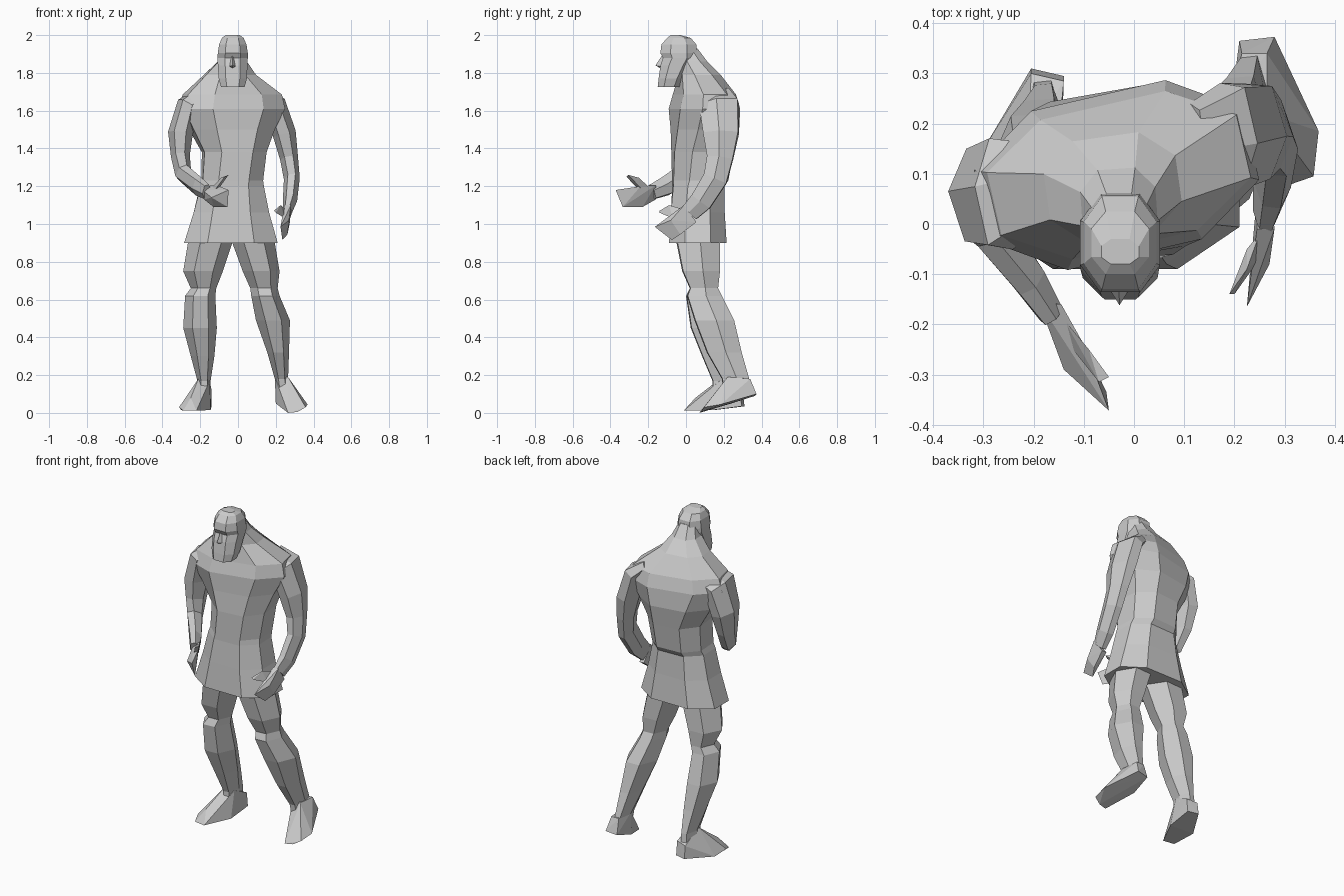
import bpy, bmesh
from math import radians
from mathutils import Vector, Matrix

OCT = [(1, -.45), (1, .45), (.5, 1), (-.5, 1), (-1, .45), (-1, -.45), (-.5, -1), (.5, -1)]
HEX = [(1, .1), (.45, 1), (-.5, .95), (-1, -.1), (-.45, -1), (.5, -.95)]


def finish(name, bm):
    bmesh.ops.recalc_face_normals(bm, faces=bm.faces)
    mesh = bpy.data.meshes.new(name)
    bm.to_mesh(mesh)
    bm.free()
    obj = bpy.data.objects.new(name, mesh)
    bpy.context.collection.objects.link(obj)


def skin(name, rings):
    """Bridge a list of point rings and cap both ends."""
    bm = bmesh.new()
    loops = [[bm.verts.new(p) for p in ring] for ring in rings]
    n = len(loops[0])
    for a, b in zip(loops, loops[1:]):
        for i in range(n):
            j = (i + 1) % n
            bm.faces.new((a[i], a[j], b[j], b[i]))
    bm.faces.new(loops[0])
    bm.faces.new(loops[-1])
    finish(name, bm)


def stack(name, profile, levels):
    """Horizontal sections: z, x min, x max, y min, y max, yaw in degrees."""
    rings = []
    for z, x0, x1, y0, y1, yaw in levels:
        c = Vector(((x0 + x1) / 2, (y0 + y1) / 2, z))
        rot = Matrix.Rotation(radians(yaw), 3, 'Z')
        rings.append([c + rot @ Vector((u * (x1 - x0) / 2, v * (y1 - y0) / 2, 0)) for u, v in profile])
    skin(name, rings)


def tube(name, path):
    """Six-sided limb along a path: x, y, z, half width, half depth."""
    pts = [Vector(p[:3]) for p in path]
    rings = []
    for i, p in enumerate(path):
        t = (pts[min(i + 1, len(pts) - 1)] - pts[max(i - 1, 0)]).normalized()
        u = (Vector((1, 0, 0)) - t * t.x).normalized()
        v = t.cross(u)
        rings.append([pts[i] + u * a * p[3] + v * b * p[4] for a, b in HEX])
    skin(name, rings)


def hull(name, points):
    bm = bmesh.new()
    for p in points:
        bm.verts.new(p)
    bmesh.ops.convex_hull(bm, input=bm.verts)
    loose = [v for v in bm.verts if not v.link_faces]
    bmesh.ops.delete(bm, geom=loose, context='VERTS')
    finish(name, bm)


# Torso with flared tunic, narrow waist, twisted shoulders and sloping neck
stack("torso", OCT, [
    (.90, -.285, .21, -.09, .215, 0),
    (1.06, -.235, .165, -.08, .205, 0),
    (1.20, -.2, .135, -.07, .2, 2),
    (1.23, -.19, .13, -.07, .22, 3),
    (1.38, -.185, .145, -.07, .245, 6),
    (1.50, -.25, .185, -.065, .265, 10),
    (1.61, -.31, .24, -.065, .26, 13),
    (1.685, -.285, .225, -.045, .24, 13),
    (1.79, -.175, .09, -.03, .175, 8),
    (1.86, -.105, .045, -.04, .11, 4),
    (1.93, -.08, .02, -.06, .06, 0)])

# Head: beard, cheeks, eye hollow, brow, crown
stack("head", OCT, [
    (1.725, -.09, .035, -.15, -.03, 0),
    (1.77, -.102, .047, -.145, -.01, 0),
    (1.84, -.107, .05, -.135, .03, 0),
    (1.88, -.108, .052, -.122, .055, 0),
    (1.905, -.107, .052, -.136, .06, 0),
    (1.95, -.1, .045, -.13, .055, 0),
    (1.985, -.085, .03, -.1, .025, 0),
    (2.0, -.065, .01, -.08, -.03, 0)])
hull("nose", [(-.03, -.125, 1.895), (-.055, -.12, 1.83), (-.003, -.12, 1.83),
              (-.029, -.162, 1.84), (-.029, -.12, 1.815)])

# Legs
stack("left_leg", HEX, [
    (.98, -.2, -.05, -.04, .14, 0),
    (.90, -.265, -.03, -.05, .17, 0),
    (.75, -.29, -.08, -.02, .175, 0),
    (.66, -.25, -.115, .02, .17, 0),
    (.62, -.28, -.12, 0, .175, 0),
    (.45, -.29, -.112, .025, .22, 0),
    (.30, -.25, -.125, .085, .25, 0),
    (.17, -.215, -.145, .14, .28, 0),
    (.08, -.22, -.145, .14, .29, 0)])
stack("right_leg", HEX, [
    (.98, -.01, .13, -.04, .14, 0),
    (.90, -.03, .195, -.05, .18, 0),
    (.75, .025, .22, -.02, .18, 0),
    (.66, .065, .21, .02, .17, 0),
    (.62, .07, .22, .005, .19, 0),
    (.49, .095, .275, .045, .255, 0),
    (.32, .155, .27, .11, .295, 0),
    (.18, .195, .265, .19, .335, 0),
    (.10, .205, .275, .2, .36, 0)])

# Feet
hull("left_foot", [
    (-.205, .31, .035), (-.14, .295, .035), (-.205, .3, .11), (-.14, .285, .12),
    (-.21, .18, .18), (-.15, .18, .17), (-.3, .15, .015), (-.312, .06, .03),
    (-.29, 0, .012), (-.22, -.012, .012), (-.145, .14, .015), (-.25, .05, .08)])
hull("right_foot", [
    (.21, .365, .09), (.28, .373, .1), (.215, .34, .18), (.265, .34, .18),
    (.195, .25, .19), (.265, .22, .19), (.265, .07, 0), (.315, .08, .005),
    (.358, .095, .03), (.368, .185, .045), (.2, .24, .05), (.3, .15, .1)])

# Arms, with the shoulder caps sunk into the torso
tube("left_arm", [
    (-.19, .08, 1.68, .04, .08), (-.265, .06, 1.63, .06, .11),
    (-.305, .055, 1.48, .066, .095), (-.305, .035, 1.36, .05, .07),
    (-.29, 0, 1.27, .045, .055), (-.21, -.11, 1.2, .037, .05),
    (-.165, -.18, 1.17, .027, .04)])
tube("right_arm", [
    (.12, .16, 1.68, .04, .08), (.195, .175, 1.635, .06, .105),
    (.245, .185, 1.48, .062, .095), (.27, .18, 1.35, .048, .07),
    (.285, .155, 1.24, .042, .065), (.275, .08, 1.12, .038, .06),
    (.262, .02, 1.06, .025, .05)])

# Hands with separate thumbs
hull("left_hand", [
    (-.19, -.155, 1.18), (-.145, -.16, 1.205), (-.18, -.16, 1.13), (-.14, -.29, 1.14),
    (-.1, -.24, 1.2), (-.13, -.23, 1.09), (-.05, -.372, 1.18), (-.055, -.335, 1.09)])
hull("left_thumb", [
    (-.14, -.19, 1.19), (-.1, -.24, 1.19), (-.13, -.24, 1.17), (-.09, -.25, 1.245),
    (-.05, -.305, 1.26), (-.07, -.315, 1.25)])
hull("right_hand", [
    (.245, -.01, 1.1), (.28, -.01, 1.1), (.245, .055, 1.01), (.275, .055, 1.01),
    (.225, -.165, .985), (.235, -.075, .915), (.27, -.08, 1.02), (.262, -.03, .945)])
hull("right_thumb", [
    (.25, -.02, 1.08), (.25, -.07, 1.03), (.225, -.05, 1.07), (.225, -.09, 1.1),
    (.19, -.14, 1.07), (.2, -.14, 1.06)])
